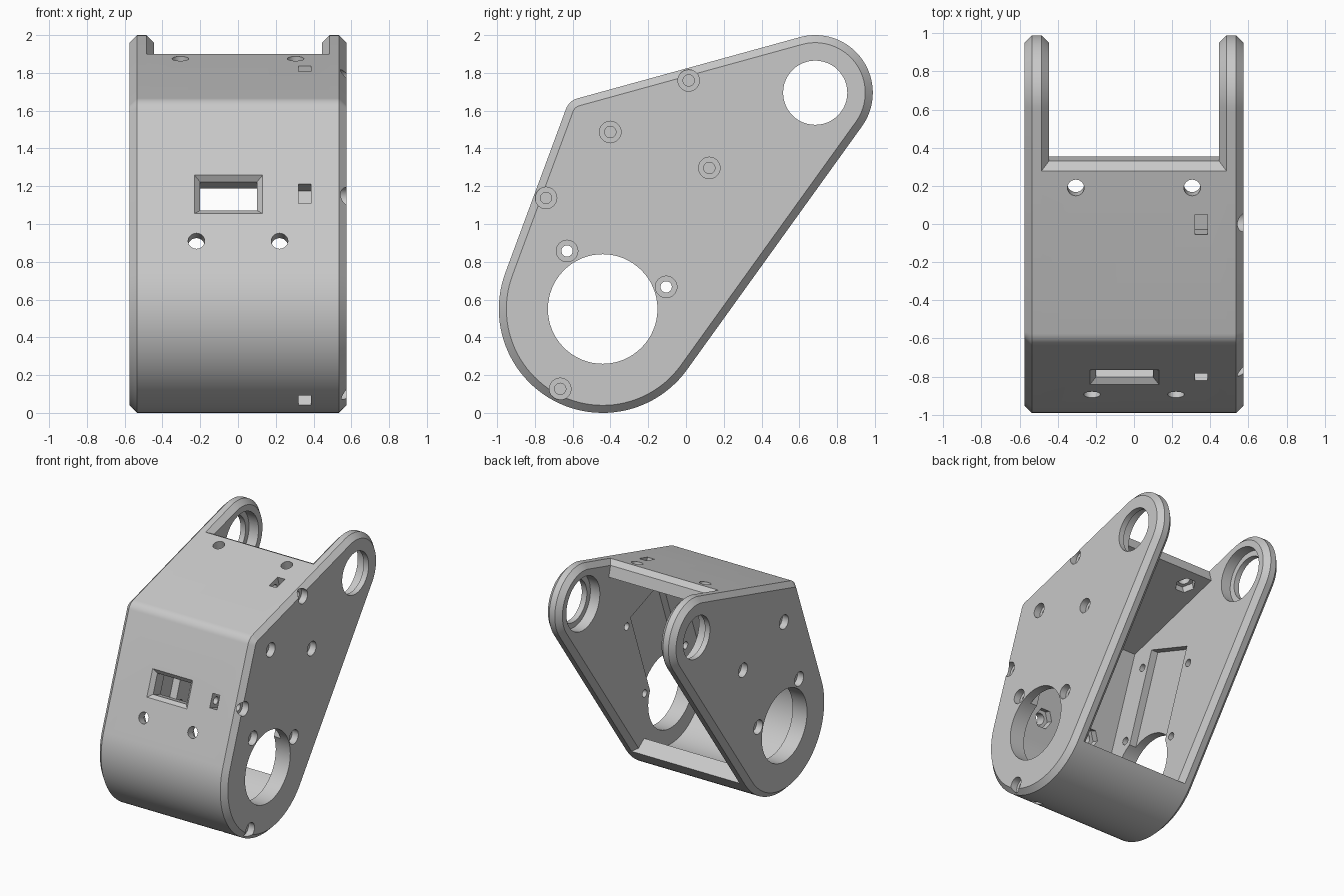
import bpy
import bmesh
from math import sin, cos, pi, acos, atan2, hypot, radians

cube = bpy.data.objects.get("Cube")
if cube:
    bpy.data.objects.remove(cube, do_unlink=True)

grey = bpy.data.materials.new("plain grey")
grey.use_nodes = True
grey.diffuse_color = (0.58, 0.58, 0.58, 1)
grey.node_tree.nodes["Principled BSDF"].inputs["Base Color"].default_value = (0.58, 0.58, 0.58, 1)

# Side outline: three circles (y, z, radius) joined by tangent lines
BIG = (-0.441, 0.55, 0.55)
TIP = (0.684, 1.695, 0.305)
CORNER = (-0.551, 1.578, 0.09)
WALL = 0.13
OUT, IN, CHAMFER = 0.575, 0.445, 0.04


def tangent(a, b):
    """Outward normal angle of the tangent going counter-clockwise from a to b."""
    dy, dz = b[0] - a[0], b[1] - a[1]
    return atan2(dz, dy) - acos((a[2] - b[2]) / hypot(dy, dz))


BACK = tangent(BIG, TIP)
ROOF = tangent(TIP, CORNER) % (2 * pi)
FRONT = tangent(CORNER, BIG) % (2 * pi)


def arc(circle, start, end, inset=0.0, steps=24):
    y, z, r = circle
    angles = [start + (end - start) * i / steps for i in range(steps + 1)]
    return [(y + (r - inset) * cos(a), z + (r - inset) * sin(a)) for a in angles]


def outline(inset):
    return (arc(BIG, FRONT, BACK + 2 * pi, inset, 48) + arc(TIP, BACK, ROOF, inset, 40)
            + arc(CORNER, ROOF, FRONT, inset, 8))


def loft(name, rings):
    """Closed solid through rings that share a point count."""
    bm = bmesh.new()
    loops = [[bm.verts.new(p) for p in ring] for ring in rings]
    n = len(loops[0])
    for a, b in zip(loops, loops[1:]):
        for i in range(n):
            bm.faces.new((a[i], a[(i + 1) % n], b[(i + 1) % n], b[i]))
    bm.faces.new(loops[0])
    bm.faces.new(loops[-1])
    bmesh.ops.recalc_face_normals(bm, faces=bm.faces)
    mesh = bpy.data.meshes.new(name)
    bm.to_mesh(mesh)
    bm.free()
    mesh.materials.append(grey)
    obj = bpy.data.objects.new(name, mesh)
    bpy.context.collection.objects.link(obj)
    return obj


def cut(target, rings):
    cutter = loft("cutter", rings)
    cutter.hide_render = True
    mod = target.modifiers.new("cut", "BOOLEAN")
    mod.operation = "DIFFERENCE"
    mod.solver = "EXACT"
    mod.object = cutter
    bpy.context.view_layer.objects.active = target
    bpy.ops.object.modifier_apply(modifier=mod.name)
    bpy.data.objects.remove(cutter, do_unlink=True)


def bore(target, y, z, r, x0, x1, steps=32):
    """Round hole along x."""
    ring = arc((y, z, r), 0, 2 * pi * (steps - 1) / steps, 0, steps - 1)
    cut(target, [[(x, p, q) for p, q in ring] for x in (x0, x1)])


def wall_cut(target, x, y, z, angle, layers):
    """Cut along a wall normal; each layer is (depth, 2D shape)."""
    n, t = (cos(angle), sin(angle)), (-sin(angle), cos(angle))
    cut(target, [[(x + a, y + b * t[0] + d * n[0], z + b * t[1] + d * n[1]) for a, b in shape]
                 for d, shape in layers])


def rect(w, h):
    return [(-w / 2, -h / 2), (w / 2, -h / 2), (w / 2, h / 2), (-w / 2, h / 2)]


def ngon(r, n):
    return [(r * cos(2 * pi * i / n), r * sin(2 * pi * i / n)) for i in range(n)]


def reach(angle):
    """Distance of the tangent wall from the origin."""
    return CORNER[0] * cos(angle) + CORNER[1] * sin(angle) + CORNER[2]


def roof_z(y, inset=0.0):
    return (reach(ROOF) - inset - y * cos(ROOF)) / sin(ROOF)


def front_y(z):
    return (reach(FRONT) - z * sin(FRONT)) / cos(FRONT)


# Side plates, chamfered on both faces
plates = {}
for side, name in ((1, "left_plate"), (-1, "right_plate")):
    layers = [(OUT, CHAMFER), (OUT - CHAMFER, 0), (IN + CHAMFER, 0), (IN, CHAMFER)]
    plates[side] = loft(name, [[(side * x, y, z) for y, z in outline(i)] for x, i in layers])

# Wrap-around wall joining the plates, open at the back, with a chamfered roof lip
profile = [(0.277, roof_z(0.277))]
profile += arc(CORNER, ROOF, FRONT, 0, 8)
profile += arc(BIG, FRONT, BACK + 2 * pi, 0, 48)
profile += arc(BIG, BACK + 2 * pi, FRONT, WALL, 48)
middle = (ROOF + FRONT) / 2
inner = (WALL - CORNER[2]) / cos((FRONT - ROOF) / 2)
profile += [(CORNER[0] - inner * cos(middle), CORNER[1] - inner * sin(middle)),
            (0.355, roof_z(0.355, WALL)), (0.331, roof_z(0.331, CHAMFER))]
wall = loft("wrap_wall", [[(x, y, z) for y, z in profile] for x in (-0.52, 0.52)])

# Motor recess, pivot bores and mounting screws; the right plate has a shorter screw pattern
mid = (-0.253, 1.077)
u = (0.94, -0.341)
v = (0.341, 0.94)
for s, plate in plates.items():
    top = 0.335 if s > 0 else 0.235
    spots = [(mid[0] + a * u[0] + b * v[0], mid[1] + a * u[1] + b * v[1])
             for a in (-0.279, 0.279) for b in (-0.335, top)]
    recess = [(mid[0] + a * u[0] + b * v[0], mid[1] + a * u[1] + b * v[1])
              for a, b in ((-0.215, -0.395), (0.215, -0.395), (0.215, 0.37), (-0.215, 0.37))]
    cut(plate, [[(s * x, y, z) for y, z in recess] for x in (0.40, 0.505)])
    bore(plate, BIG[0], BIG[1], 0.29, s * 0.3, s * 0.7, 64)
    bore(plate, TIP[0], TIP[1], 0.17, s * 0.3, s * 0.7, 48)
    bore(plate, TIP[0], TIP[1], 0.215, s * 0.3, s * 0.53, 48)
    for y, z in spots:
        bore(plate, y, z, 0.057, s * 0.52, s * 0.7)
        bore(plate, y, z, 0.03, s * 0.4, s * 0.6, 24)

# Edge screws through the left plate, with nut slots in the wall
for y, z, angle in ((0.014, 1.76, ROOF), (-0.741, 1.138, FRONT),
                    (-0.666, 0.127, atan2(0.127 - BIG[1], -0.666 - BIG[0]))):
    bore(plates[1], y, z, 0.057, 0.52, 0.7)
    for part in (plates[1], wall):
        bore(part, y, z, 0.03, 0.28, 0.6, 24)
    bore(wall, y, z, 0.057, 0.515, 0.7)
    wall_cut(wall, 0.353, y, z, angle, [(-0.04, rect(0.065, 0.11)), (0.2, rect(0.065, 0.11))])

# Window with a bevelled frame
wz = 1.157
window = rect(0.30, 0.16)
wall_cut(wall, -0.05, front_y(wz), wz, FRONT, [(-0.25, window), (0.1, window)])
wall_cut(wall, -0.05, front_y(wz), wz, FRONT, [(-0.03, window), (0.01, rect(0.38, 0.235))])

# Wall screw holes with hexagonal nut pockets inside
for s in (-1, 1):
    for x, y, z, angle in ((s * 0.22, front_y(0.91), 0.91, FRONT),
                           (s * 0.305, 0.19, roof_z(0.19), ROOF)):
        wall_cut(wall, x, y, z, angle, [(-0.25, ngon(0.044, 24)), (0.1, ngon(0.044, 24))])
        wall_cut(wall, x, y, z, angle, [(-0.25, ngon(0.078, 6)), (-0.075, ngon(0.078, 6))])

# Smooth curved surfaces, keep edges sharp
bpy.ops.object.select_all(action="DESELECT")
for obj in (wall, *plates.values()):
    obj.select_set(True)
bpy.context.view_layer.objects.active = wall
bpy.ops.object.shade_smooth_by_angle(angle=radians(25))
